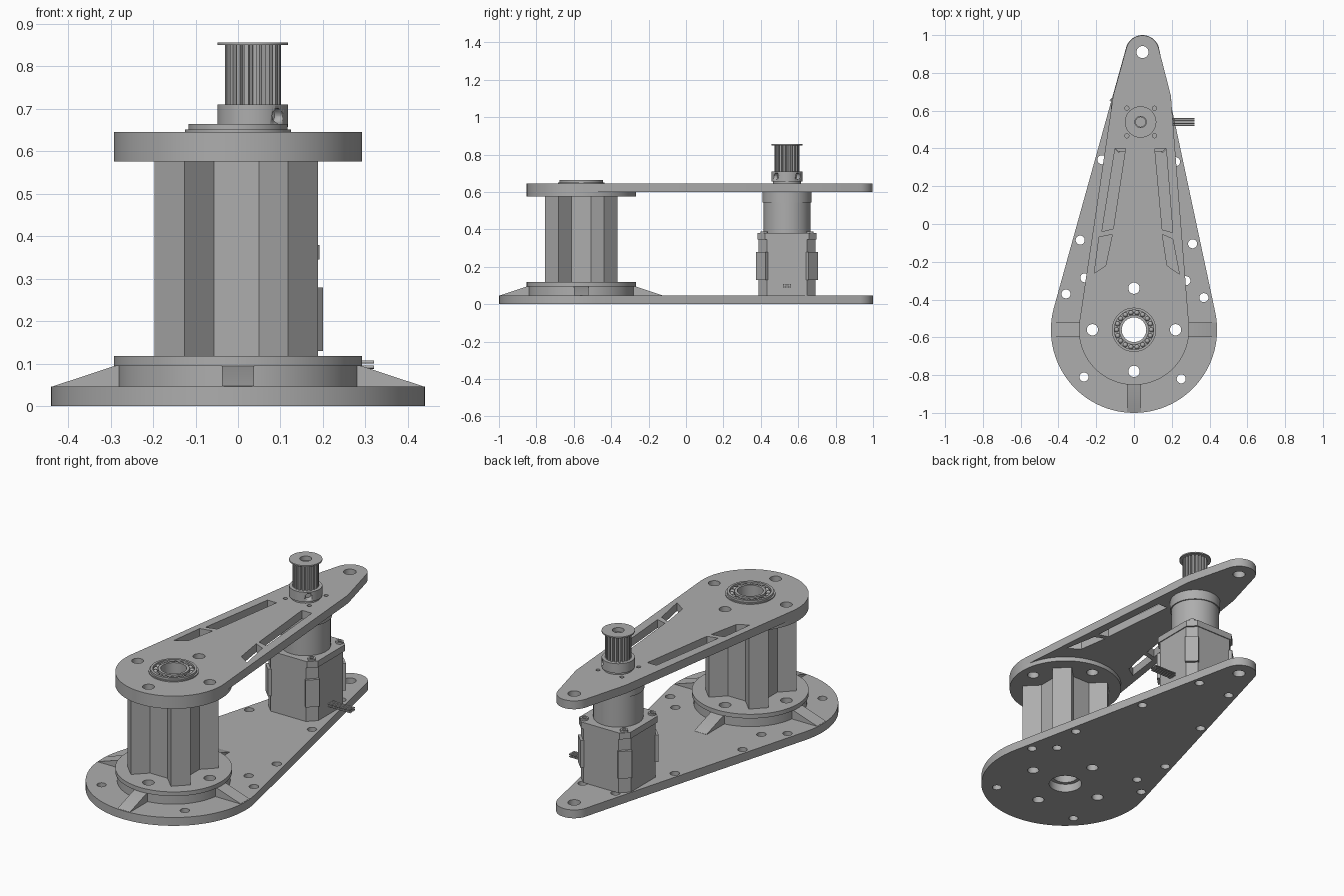
import bpy, bmesh
from math import cos, sin, pi, radians
from mathutils import Vector, Matrix
from mathutils.geometry import convex_hull_2d

cube = bpy.data.objects.get("Cube")
if cube:
    bpy.data.objects.remove(cube)

grey = bpy.data.materials.new("machined grey")
grey.use_nodes = True
GREY = (0.42, 0.42, 0.42, 1)
grey.diffuse_color = GREY
grey.node_tree.nodes["Principled BSDF"].inputs["Base Color"].default_value = GREY

DRUM = Vector((0, -0.56))       # drum axis
MOTOR = Vector((0.035, 0.54))   # motor axis
LOBE = Vector((0.045, 0.91))    # pivot hole at the narrow end


def circle(c, r, n=48):
    return [Vector((c[0] + r * cos(2 * pi * i / n), c[1] + r * sin(2 * pi * i / n))) for i in range(n)]


def hull(points):
    return [Vector(points[i]) for i in convex_hull_2d(points)]


def chamfered(c, half, cut):
    pts = []
    for sx, sy in ((1, 1), (-1, 1), (-1, -1), (1, -1)):
        pts += [(c[0] + sx * half, c[1] + sy * (half - cut)), (c[0] + sx * (half - cut), c[1] + sy * half)]
    return hull([Vector(p) for p in pts])


def finish(ob):
    ob.data.materials.clear()
    ob.data.materials.append(grey)
    bpy.ops.object.select_all(action='DESELECT')
    ob.select_set(True)
    bpy.context.view_layer.objects.active = ob
    bpy.ops.object.shade_smooth_by_angle(angle=radians(25))
    return ob


def plate(name, z0, z1, outline, holes=()):
    """Extrude a closed outline with holes between two heights."""
    curve = bpy.data.curves.new(name, 'CURVE')
    curve.dimensions = '2D'
    curve.fill_mode = 'BOTH'
    curve.extrude = (z1 - z0) / 2
    for loop in [outline, *holes]:
        s = curve.splines.new('POLY')
        s.points.add(len(loop) - 1)
        for p, v in zip(s.points, loop):
            p.co = (v[0], v[1], 0, 1)
        s.use_cyclic_u = True
    temp = bpy.data.objects.new(name, curve)
    bpy.context.collection.objects.link(temp)
    deps = bpy.context.evaluated_depsgraph_get()
    mesh = bpy.data.meshes.new_from_object(temp.evaluated_get(deps))
    bpy.data.objects.remove(temp)
    bm = bmesh.new()
    bm.from_mesh(mesh)
    bmesh.ops.remove_doubles(bm, verts=bm.verts, dist=1e-5)
    bmesh.ops.recalc_face_normals(bm, faces=bm.faces)
    bmesh.ops.translate(bm, verts=bm.verts, vec=(0, 0, (z0 + z1) / 2))
    bm.to_mesh(mesh)
    bm.free()
    ob = bpy.data.objects.new(name, mesh)
    bpy.context.collection.objects.link(ob)
    return finish(ob)


def disc(name, c, r, z0, z1, bore=0):
    return plate(name, z0, z1, circle(c, r, 64), [circle(c, bore)] if bore else [])


def rod(name, start, direction, length, r):
    d = Vector(direction).normalized()
    bpy.ops.mesh.primitive_cylinder_add(vertices=24, radius=r, depth=length,
                                        location=Vector(start) + d * length / 2,
                                        rotation=d.to_track_quat('Z', 'Y').to_euler())
    ob = bpy.context.object
    ob.name = name
    return finish(ob)


# Base plate with bolt holes
flange_bolts = [circle(DRUM + Vector((0.22 * cos(a), 0.22 * sin(a))), 0.03, 24)
                for a in (0, pi / 2, pi, 3 * pi / 2)]
rim = [(-0.17, 0.34), (0.22, 0.33), (-0.285, -0.085), (0.31, -0.105), (-0.36, -0.37), (0.37, -0.39),
       (-0.265, -0.81), (0.25, -0.82), (-0.26, -0.285), (0.275, -0.3), (-0.06, 0.7), (0.14, 0.7)]
plate("base_plate", 0, 0.046, hull(circle(DRUM, 0.44, 96) + circle(LOBE, 0.09)),
      [circle(p, 0.024, 20) for p in rim] + flange_bolts + [circle(LOBE, 0.032), circle(DRUM, 0.085)])

# Drum: pedestal, lower flange, four-armed column
plate("drum_pedestal", 0.046, 0.095, circle(DRUM, 0.283, 96), flange_bolts + [circle(DRUM, 0.065)])
plate("drum_lower_flange", 0.095, 0.118, circle(DRUM, 0.292, 96), flange_bolts + [circle(DRUM, 0.065)])
arm = [Vector(p) for p in ((0.053, -0.124), (0.122, -0.193), (0.193, -0.122), (0.124, -0.053))]
column = []
for k in range(4):
    turn = Matrix.Rotation(k * pi / 2, 2)
    column += [DRUM + Vector((-0.004, 0)) + turn @ p for p in arm]
plate("drum_column", 0.118, 0.576, column, [circle(DRUM, 0.065)])

# Sloping ribs between pedestal and base plate
for k in range(4):
    profile = [(0.27, 0.04), (0.435, 0.04), (0.435, 0.047), (0.29, 0.095), (0.27, 0.095)]
    bm = bmesh.new()
    face = bm.faces.new([bm.verts.new((x, -0.038, z)) for x, z in profile])
    ext = bmesh.ops.extrude_face_region(bm, geom=[face])["geom"]
    bmesh.ops.translate(bm, verts=[g for g in ext if isinstance(g, bmesh.types.BMVert)], vec=(0, 0.076, 0))
    bmesh.ops.recalc_face_normals(bm, faces=bm.faces)
    bm.transform(Matrix.Translation((*DRUM, 0)) @ Matrix.Rotation(k * pi / 2, 4, 'Z'))
    mesh = bpy.data.meshes.new("rib")
    bm.to_mesh(mesh)
    bm.free()
    rib = bpy.data.objects.new("rib_%d" % (k + 1), mesh)
    bpy.context.collection.objects.link(rib)
    finish(rib)

# Upper arm plate with lightening slots
slots = [[(-0.1, 0.4), (-0.045, 0.4), (-0.11, -0.025), (-0.17, -0.04)],
         [(-0.185, -0.07), (-0.115, -0.055), (-0.15, -0.22), (-0.21, -0.26)],
         [(0.11, 0.4), (0.17, 0.4), (0.205, -0.045), (0.15, -0.03)],
         [(0.15, -0.055), (0.205, -0.08), (0.24, -0.265), (0.175, -0.22)]]
mount = [circle(MOTOR + Vector((sx * 0.073, sy * 0.073)), 0.011, 16) for sx in (-1, 1) for sy in (-1, 1)]
shoulder = [Vector(p) for p in ((-0.11, 0.68), (0.195, 0.68))]
plate("upper_plate", 0.6, 0.646, hull(circle(DRUM, 0.292, 96) + shoulder + circle(LOBE, 0.088)),
      slots + mount + flange_bolts + [circle(LOBE, 0.032), circle(DRUM, 0.122)])
plate("drum_upper_flange", 0.576, 0.6, circle(DRUM, 0.292, 96), flange_bolts + [circle(DRUM, 0.065)])

# Ball bearing
disc("bearing_outer_ring", DRUM, 0.125, 0.6, 0.652, 0.107)
disc("bearing_outer_lip", DRUM, 0.117, 0.652, 0.664, 0.104)
disc("bearing_inner_ring", DRUM, 0.079, 0.6, 0.664, 0.065)
disc("bearing_cage", DRUM, 0.11, 0.6, 0.645, 0.075)
for k in range(18):
    a = 2 * pi * k / 18
    bpy.ops.mesh.primitive_uv_sphere_add(segments=12, ring_count=8, radius=0.013,
                                         location=(DRUM.x + 0.092 * cos(a), DRUM.y + 0.092 * sin(a), 0.648))
    bpy.context.object.name = "bearing_ball_%d" % (k + 1)
    finish(bpy.context.object)

# Motor body, corner clips, bolts and leads
plate("motor_body", 0.046, 0.345, chamfered(MOTOR, 0.152, 0.045))
plate("motor_top_cap", 0.345, 0.38, chamfered(MOTOR, 0.157, 0.04))
for k in range(4):
    turn = Matrix.Rotation(pi / 4 + k * pi / 2, 2)
    clip = [MOTOR + turn @ Vector(p) for p in ((0.17, -0.035), (0.198, -0.035), (0.198, 0.035), (0.17, 0.035))]
    plate("motor_clip_%d" % (k + 1), 0.13, 0.28, clip)
    disc("motor_bolt_%d" % (k + 1), MOTOR + turn @ Vector((0.172, 0)), 0.02, 0.38, 0.39, 0.01)
for dy in (-0.018, -0.006, 0.006, 0.018):
    for z in (0.092, 0.104):
        rod("motor_lead", (MOTOR.x + 0.14, MOTOR.y + dy, z), (1, 0, 0), 0.145, 0.004)

# Gearbox
disc("gearbox_body", MOTOR, 0.125, 0.38, 0.545)
disc("gearbox_flange", MOTOR, 0.131, 0.545, 0.6)
disc("gearbox_collar", MOTOR, 0.075, 0.6, 0.657)
disc("gearbox_shaft", MOTOR, 0.028, 0.657, 0.835)

# Toothed pulley with set screw holes
hub = disc("pulley_hub", MOTOR, 0.083, 0.657, 0.71, 0.03)
for a in (-pi / 4, pi / 4):
    d = Vector((cos(a), sin(a), 0))
    cutter = rod("screw_cutter", Vector((*MOTOR, 0.684)) + d * 0.055, d, 0.06, 0.017)
    cutter.hide_render = True
    mod = hub.modifiers.new("screw_hole", 'BOOLEAN')
    mod.operation = 'DIFFERENCE'
    mod.object = cutter
    bpy.context.view_layer.objects.active = hub
    bpy.ops.object.modifier_apply(modifier=mod.name)
    bpy.data.objects.remove(cutter)
teeth = []
for k in range(20):
    for frac, r in ((0, 0.066), (0.5, 0.066), (0.6, 0.054), (0.9, 0.054)):
        a = 2 * pi * (k + frac) / 20
        teeth.append(MOTOR + Vector((r * cos(a), r * sin(a))))
plate("pulley_teeth", 0.71, 0.85, teeth, [circle(MOTOR, 0.03)])
disc("pulley_top_flange", MOTOR, 0.083, 0.85, 0.857, 0.03)
